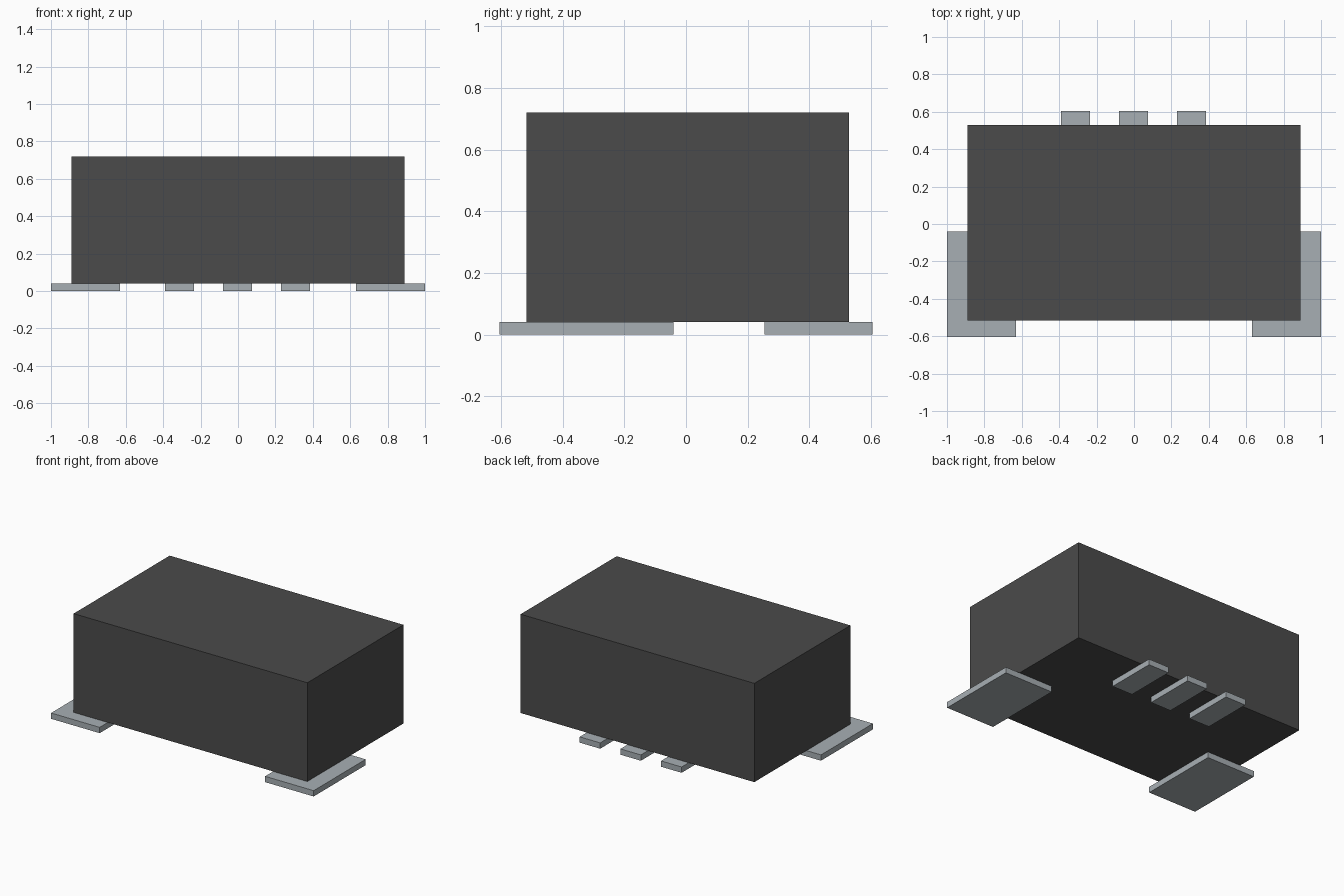
import bpy
import bmesh
from mathutils import Matrix, Vector

if "Cube" in bpy.data.objects:
    bpy.data.objects.remove(bpy.data.objects["Cube"], do_unlink=True)


def make_material(name, rgb, roughness):
    mat = bpy.data.materials.new(name)
    mat.use_nodes = True
    mat.diffuse_color = (*rgb, 1.0)
    bsdf = next(n for n in mat.node_tree.nodes if n.type == 'BSDF_PRINCIPLED')
    bsdf.inputs["Base Color"].default_value = (*rgb, 1.0)
    bsdf.inputs["Roughness"].default_value = roughness
    return mat


def make_box(name, low, high, mat):
    """Box between two opposite corners, with its origin at its centre."""
    low, high = Vector(low), Vector(high)
    bm = bmesh.new()
    bmesh.ops.create_cube(bm, size=1.0, matrix=Matrix.Diagonal((*(high - low), 1.0)))
    mesh = bpy.data.meshes.new(name)
    bm.to_mesh(mesh)
    bm.free()
    mesh.materials.append(mat)
    obj = bpy.data.objects.new(name, mesh)
    obj.location = (low + high) / 2
    bpy.context.collection.objects.link(obj)
    return obj


charcoal = make_material("charcoal plastic", (0.07, 0.07, 0.07), 0.6)
metal = make_material("pale grey metal", (0.39, 0.43, 0.455), 0.5)

PAD_TOP = 0.04

# Main housing
make_box("housing", (-0.89, -0.517, PAD_TOP), (0.89, 0.528, 0.72), charcoal)

# Large corner pads at the front
make_box("front_pad_right", (-1.0, -0.605, 0), (-0.63, -0.04, PAD_TOP), metal)
make_box("front_pad_left", (0.63, -0.605, 0), (1.0, -0.04, PAD_TOP), metal)

# Row of three narrow contact pads at the back
for side, x in (("right", -0.312), ("middle", -0.002), ("left", 0.308)):
    make_box(f"back_pad_{side}", (x - 0.078, 0.255, 0), (x + 0.078, 0.605, PAD_TOP), metal)
